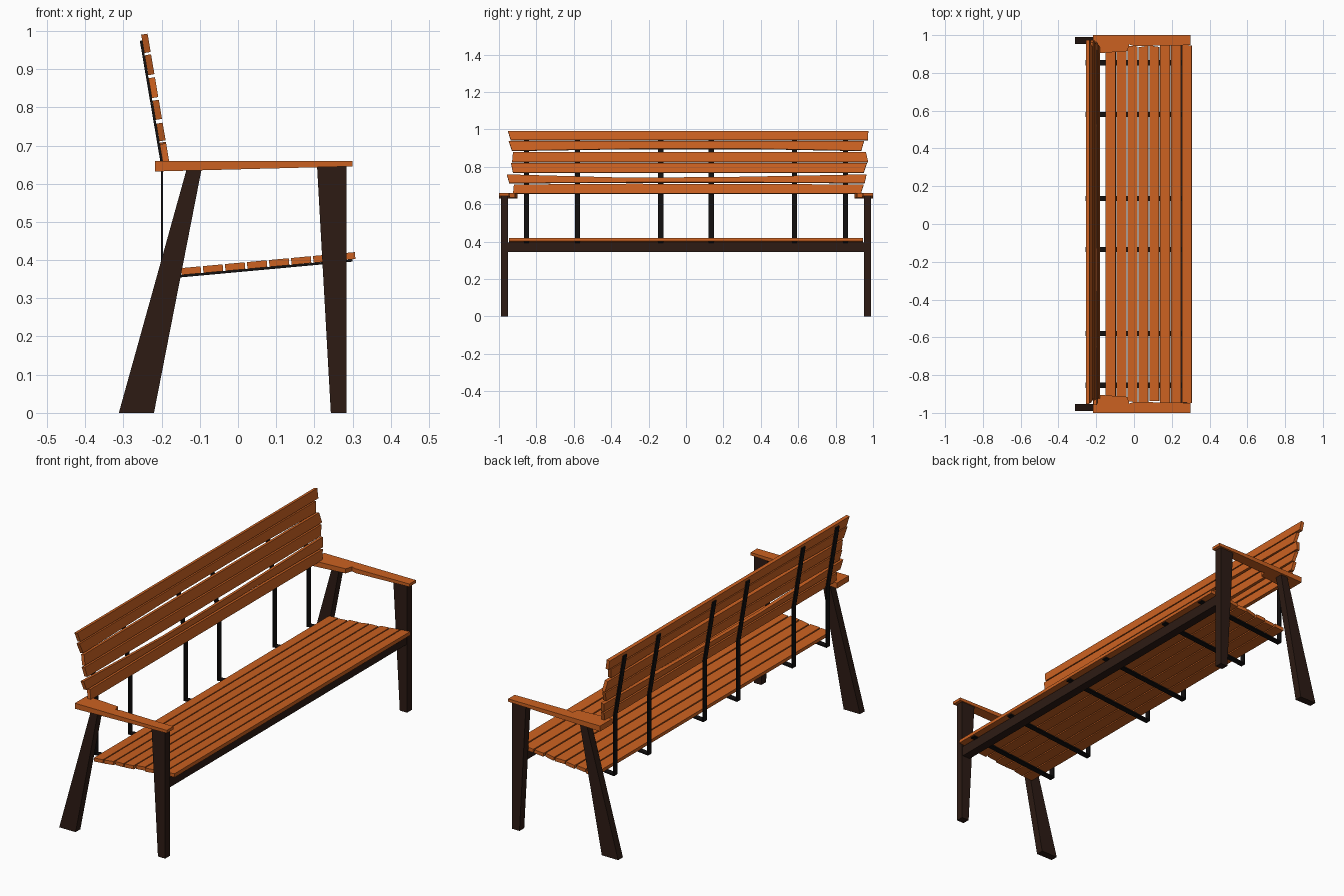
import bpy, bmesh, random
from mathutils import Vector

if "Cube" in bpy.data.objects:
    bpy.data.objects.remove(bpy.data.objects["Cube"])

random.seed(4)


def material(name, rgb):
    m = bpy.data.materials.new(name)
    m.diffuse_color = (*rgb, 1)
    m.use_nodes = True
    m.node_tree.nodes["Principled BSDF"].inputs["Base Color"].default_value = m.diffuse_color
    return m


WOOD = material("orange_wood", (0.60, 0.12, 0.015))
DARK = material("dark_wood", (0.026, 0.011, 0.007))
IRON = material("black_iron", (0.006, 0.005, 0.005))


def loft(name, a, b, mat):
    """Solid between two matching outlines."""
    bm = bmesh.new()
    va = [bm.verts.new(p) for p in a]
    vb = [bm.verts.new(p) for p in b]
    bm.faces.new(va)
    bm.faces.new(vb[::-1])
    n = len(va)
    for i in range(n):
        j = (i + 1) % n
        bm.faces.new((va[i], vb[i], vb[j], va[j]))
    bmesh.ops.recalc_face_normals(bm, faces=bm.faces)
    me = bpy.data.meshes.new(name)
    bm.to_mesh(me)
    bm.free()
    me.materials.append(mat)
    ob = bpy.data.objects.new(name, me)
    bpy.context.collection.objects.link(ob)
    return ob


def side_profile(name, pts, y0, y1, mat):
    """Outline in x-z, extruded along y."""
    return loft(name, [(x, y0, z) for x, z in pts], [(x, y1, z) for x, z in pts], mat)


# legs and armrests, mirrored left and right
BACK_LEG = [(-0.312, 0), (-0.22, 0), (-0.095, 0.64), (-0.135, 0.636)]
FRONT_LEG = [(0.243, 0), (0.284, 0), (0.284, 0.647), (0.207, 0.645)]
ARM = [(-0.217, 1), (0.30, 1), (0.30, 0.947), (0.0, 0.942),
       (-0.025, 0.95), (-0.035, 0.915), (-0.217, 0.902)]
for side, s in (("left", -1), ("right", 1)):
    side_profile("back_leg_" + side, BACK_LEG, s * 0.952, s * 0.99, DARK)
    side_profile("front_leg_" + side, FRONT_LEG, s * 0.952, s * 0.99, DARK)
    loft("armrest_" + side,
         [(x, s * y, 0.632 + (x + 0.217) * 0.026) for x, y in ARM],
         [(x, s * y, 0.66) for x, y in ARM], WOOD)

# beam under the front of the seat
side_profile("front_beam", [(0.236, 0.345), (0.28, 0.345), (0.28, 0.396), (0.236, 0.392)],
             -0.953, 0.953, DARK)

# seat slats along a gentle slope
slope = Vector((1, 0, 0.092)).normalized()
up = Vector((-slope.z, 0, slope.x))
start = Vector((-0.148, 0, 0.361))
for i in range(8):
    p = start + slope * (i * 0.0579)
    w = slope * 0.052
    j = 0.012 if i < 5 else 0.002
    y = [0.947 - random.uniform(0, j) for _ in range(4)]
    a = [p - Vector((0, y[0], 0)), p + w - Vector((0, y[1], 0)),
         p + w + Vector((0, y[2], 0)), p + Vector((0, y[3], 0))]
    loft(f"seat_slat_{i + 1}", a, [v + up * 0.018 for v in a], WOOD)

# bent iron straps carrying seat and back
t = 0.006
STRAP = [(0.30, 0.402), (-0.196, 0.357), (-0.196, 0.65), (-0.251, 0.975),
         (-0.257, 0.974), (-0.196 - t, 0.65), (-0.196 - t, 0.350), (0.30, 0.396)]
for i, y in enumerate((-0.853, -0.58, -0.135, 0.135, 0.58, 0.853)):
    side_profile(f"strap_{i + 1}", STRAP, y - 0.014, y + 0.014, IRON)

# back slats: bottom z, top z, mid bottom / mid top shift, left and right ends (bottom, top)
BACK = [
    (0.655, 0.703, 0, 0.004, -0.925, -0.92, 0.935, 0.95),
    (0.711, 0.757, 0.004, -0.018, -0.945, -0.958, 0.955, 0.965),
    (0.767, 0.817, 0, 0, -0.925, -0.935, 0.95, 0.967),
    (0.824, 0.876, 0, 0, -0.93, -0.925, 0.974, 0.962),
    (0.884, 0.936, 0.010, 0, -0.93, -0.948, 0.937, 0.952),
    (0.942, 0.990, 0, 0, -0.938, -0.952, 0.972, 0.975),
]
normal = Vector((0.986, 0, 0.167))


def on_back(y, z):
    return Vector((-0.196 - (z - 0.65) * 0.1692, y, z))


for i, (z0, z1, b, c, l0, l1, r0, r1) in enumerate(BACK):
    a = [on_back(l0, z0), on_back(-0.3, z0 + b), on_back(0.4, z0 + b), on_back(r0, z0),
         on_back(r1, z1), on_back(0.3, z1 + c * 0.7), on_back(-0.3, z1 + c), on_back(l1, z1)]
    loft(f"back_slat_{i + 1}", a, [v + normal * 0.017 for v in a], WOOD)
